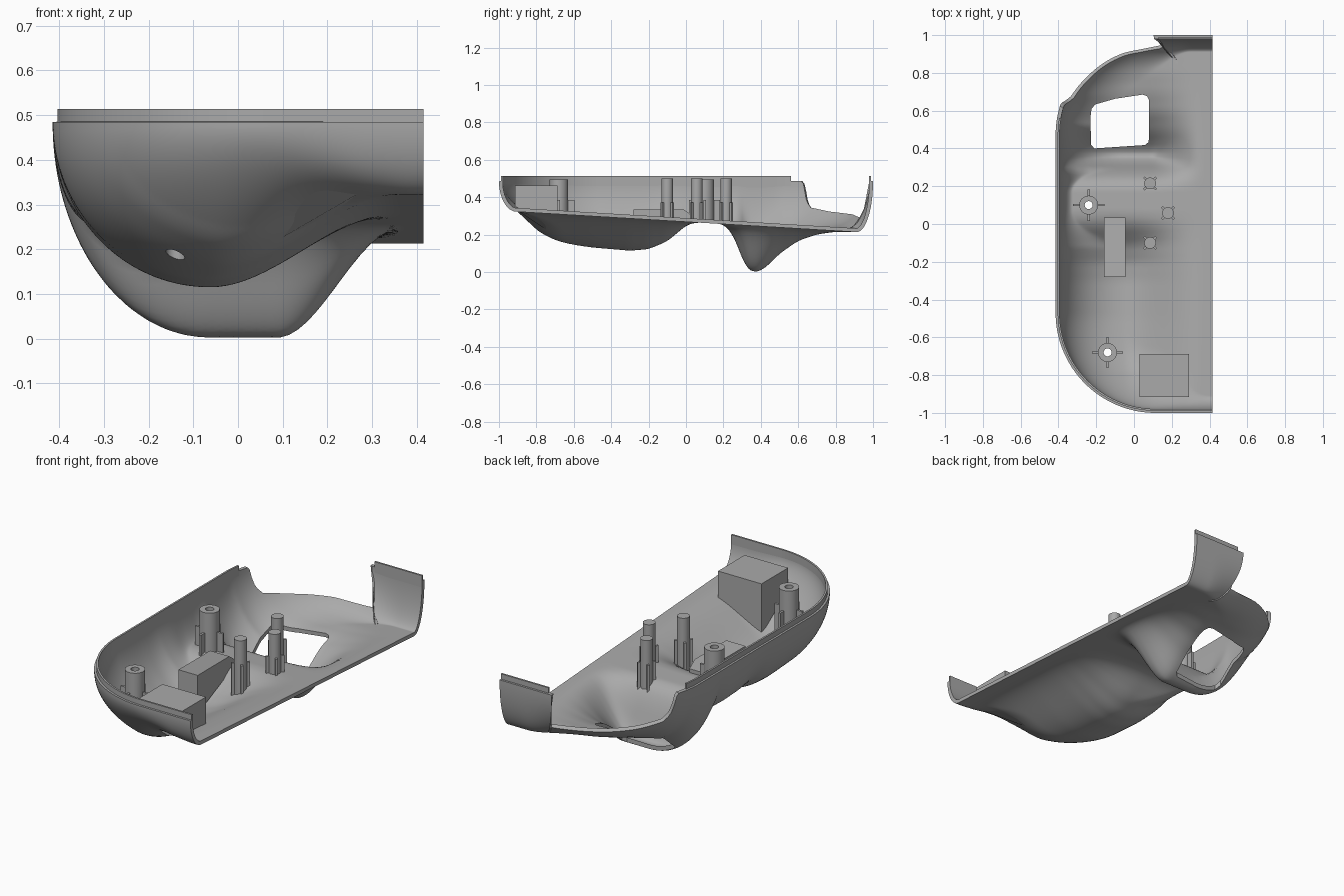
import bpy, bmesh, math
from mathutils import Vector

cube = bpy.data.objects.get("Cube")
if cube:
    bpy.data.objects.remove(cube)

grey = bpy.data.materials.new("plain grey")
grey.use_nodes = True
grey.diffuse_color = (0.4, 0.4, 0.4, 1)
grey.node_tree.nodes["Principled BSDF"].inputs["Base Color"].default_value = (0.4, 0.4, 0.4, 1)

CUT, CX, CY, RAD, RIM = 0.415, 0.115, 0.47, 0.53, 0.485

# Bulge depth below the straight cut edge, along y
BULGE = [(-1, 0), (-.9, .07), (-.8, .135), (-.7, .152), (-.5, .167), (-.3, .172),
         (-.2, .158), (-.1, .11), (0, .02), (.05, 0), (.2, 0), (.25, .05), (.29, .15),
         (.32, .225), (.36, .248), (.4, .238), (.45, .195), (.5, .14), (.6, .065),
         (.7, .025), (.8, .005), (.9, 0)]
# Height of the lowered rim at the back corner, along y
LOW_RIM = [(.63, RIM), (.66, .37), (.69, .335), (.8, .312), (.95, .295), (1, .28)]


def lerp(table, v):
    if v <= table[0][0]:
        return table[0][1]
    for (a, p), (b, q) in zip(table, table[1:]):
        if v <= b:
            return p + (q - p) * (v - a) / (b - a)
    return table[-1][1]


def smooth(a, b, v):
    t = min(1, max(0, (v - a) / (b - a)))
    return t * t * (3 - 2 * t)


def height(x, y):
    """Outer surface of the shell: floor, bulges and rounded wall."""
    deep = sum(lerp(BULGE, y + k * .012) for k in (-2, -1, 0, 1, 2)) / 5
    side = 1 - (smooth(-.06, .36, x) if y < .12 else smooth(.09, .36, x))
    floor = .268 - .06 * y - deep * side
    base = .09 + .13 * smooth(.5, .7, abs(y)) * (1 - smooth(0, .3, x))
    width = base + (.35 - base) * min(1, deep / .12) * (1 - smooth(.1, .4, x))
    inset = RAD - math.hypot(min(x - CX, 0), max(abs(y) - CY, 0))
    q = min(1, max(0, 1 - inset / width))
    return floor + (RIM - floor) * (1 - math.sqrt(1 - q * q))


def outline(inset=0.0):
    """Plan outline from the front cut, round the right side, to the back cut."""
    r, pts = RAD - inset, []
    for i in range(20):
        pts.append((CUT + (CX - CUT) * i / 20, -CY - r))
    for i in range(70):
        a = math.pi / 2 * i / 70
        pts.append((CX - r * math.sin(a), -CY - r * math.cos(a)))
    half = pts + [(CX - r, -CY + CY * i / 36) for i in range(36)]
    return half + [(CX - r, 0)] + [(x, -y) for x, y in reversed(half)]


def finish(name, bm):
    bmesh.ops.recalc_face_normals(bm, faces=bm.faces)
    mesh = bpy.data.meshes.new(name)
    bm.to_mesh(mesh)
    bm.free()
    ob = bpy.data.objects.new(name, mesh)
    mesh.materials.append(grey)
    bpy.context.collection.objects.link(ob)
    return ob


def prism(name, pts, tops, bottom=None):
    """Upright prism whose base follows the shell floor unless bottom is given."""
    bm = bmesh.new()
    if not isinstance(tops, list):
        tops = [tops] * len(pts)
    lo = [bm.verts.new((x, y, height(x, y) + .008 if bottom is None else bottom)) for x, y in pts]
    hi = [bm.verts.new((x, y, z)) for (x, y), z in zip(pts, tops)]
    n = len(pts)
    bm.faces.new(hi)
    bm.faces.new(lo[::-1])
    for i in range(n):
        j = (i + 1) % n
        bm.faces.new((lo[i], lo[j], hi[j], hi[i]))
    return finish(name, bm)


def circle(x, y, r, n=32):
    return [(x + r * math.cos(2 * math.pi * i / n), y + r * math.sin(2 * math.pi * i / n))
            for i in range(n)]


def rect(x0, x1, y0, y1):
    return [(x0, y0), (x1, y0), (x1, y1), (x0, y1)]


def carve(ob, cutters):
    for c in cutters:
        c.hide_render = True
        m = ob.modifiers.new("opening", 'BOOLEAN')
        m.operation, m.solver, m.object = 'DIFFERENCE', 'EXACT', c


def settle(ob, angle=35):
    """Apply modifiers and shade smooth with sharp edges kept."""
    bpy.ops.object.select_all(action='DESELECT')
    ob.select_set(True)
    bpy.context.view_layer.objects.active = ob
    bpy.ops.object.convert(target='MESH')
    bpy.ops.object.shade_smooth_by_angle(angle=math.radians(angle))


# Shell: rows run from the rim to the straight cut edge
bm = bmesh.new()
edge, N, rows = outline(), 64, []
for k, (px, py) in enumerate(edge):
    sy = -.8 + 1.6 * k / (len(edge) - 1)
    at = lambda u: (px + (CUT - px) * u, py + (sy - py) * u)
    start = 0.0
    if py > .63 and px < .1:
        cut, lo, hi = lerp(LOW_RIM, py), 0.0, .3
        for _ in range(24):
            mid = (lo + hi) / 2
            if height(*at(mid)) > cut:
                lo = mid
            else:
                hi = mid
        start = hi
    row = []
    for i in range(N + 1):
        x, y = at(start + (1 - start) * (i / N) ** 1.7)
        row.append(bm.verts.new((x, y, height(x, y))))
    rows.append(row)
for a, b in zip(rows, rows[1:]):
    for i in range(N):
        bm.faces.new((a[i], a[i + 1], b[i + 1], b[i]))
shell = finish("shell", bm)
if sum(p.normal.z * p.area for p in shell.data.polygons) > 0:
    shell.data.flip_normals()
solid = shell.modifiers.new("thickness", 'SOLIDIFY')
solid.thickness, solid.offset = .02, -1

# Openings: rounded window and two screw holes
SCREWS = [("front", -.14, -.68), ("rear", -.24, .1)]
window = prism("window_cutter", [(-.21, .4), (.06, .418), (.078, .435), (.08, .655), (.068, .678),
                                 (.045, .685), (-.1, .663), (-.205, .633), (-.225, .61),
                                 (-.23, .57), (-.228, .42)], .6, -.2)
drills = [prism(n + "_drill", circle(x, y, .021), .7, -.2) for n, x, y in SCREWS]
carve(shell, [window] + drills)
settle(shell)


# Raised inner lip along the rim, in two runs
def lip(name, keep):
    bm = bmesh.new()
    rings = []
    for (ax, ay), (bx, by) in zip(outline(.011), outline(.021)):
        if keep(ax, ay):
            rings.append([bm.verts.new(v) for v in ((ax, ay, .45), (ax, ay, .514),
                                                    (bx, by, .514), (bx, by, .45))])
    for a, b in zip(rings, rings[1:]):
        for i in range(4):
            j = (i + 1) % 4
            bm.faces.new((a[i], a[j], b[j], b[i]))
    bm.faces.new(rings[0])
    bm.faces.new(rings[-1][::-1])
    settle(finish(name, bm))


lip("main_lip", lambda x, y: y < .565)
lip("rear_tab_lip", lambda x, y: y > .9 and x > .125)


# Thin ribs standing around a post
def ribs(name, x, y, r0, r1, top, turn):
    for i in range(4):
        a = turn + i * math.pi / 2
        d, s = Vector((math.cos(a), math.sin(a))), Vector((-math.sin(a), math.cos(a))) * .006
        c = Vector((x, y))
        pts = [c + d * r0 - s, c + d * r1 - s, c + d * r1 + s, c + d * r0 + s]
        prism(f"{name}_rib_{i + 1}", [tuple(p) for p in pts], top)


# Screw posts
for (n, x, y), drill in zip(SCREWS, drills):
    post = prism(n + "_screw_post", circle(x, y, .05), .495)
    carve(post, [drill])
    settle(post)
    ribs(n + "_screw_post", x, y, .045, .083, .385, 0)

# Locating pins
for i, (x, y) in enumerate([(.085, .215), (.18, .058), (.085, -.1)]):
    settle(prism(f"pin_{i + 1}", circle(x, y, .031), .5))
    ribs(f"pin_{i + 1}", x, y, .02, .046, .372, math.pi / 4)

# Support blocks
prism("front_block", rect(.03, .29, -.915, -.688), .462)
prism("middle_block", [(-.16, -.28), (-.045, -.28), (-.045, -.01), (-.045, .035),
                       (-.16, .035), (-.16, -.01)], [.333, .333, .333, .3, .3, .333])

for c in [window] + drills:
    bpy.data.objects.remove(c)
